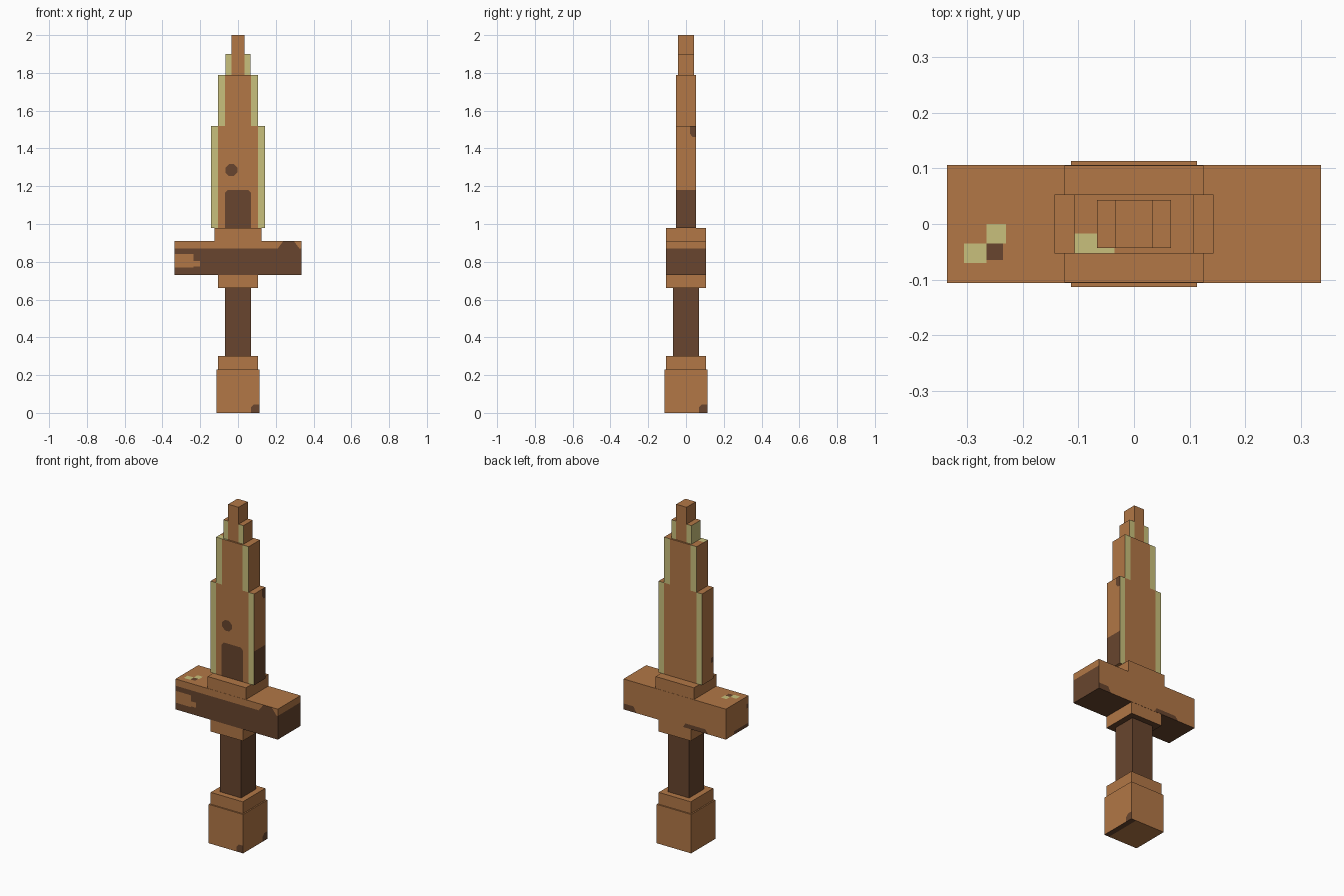
import bpy, bmesh, math
from mathutils import Vector

if "Cube" in bpy.data.objects:
    bpy.data.objects.remove(bpy.data.objects["Cube"])


def material(name, hex_colour):
    rgb = [int(hex_colour[i:i + 2], 16) / 255 for i in (0, 2, 4)]
    lin = [c / 12.92 if c <= 0.04045 else ((c + 0.055) / 1.055) ** 2.4 for c in rgb]
    m = bpy.data.materials.new(name)
    m.diffuse_color = (*lin, 1)
    m.use_nodes = True
    m.node_tree.nodes["Principled BSDF"].inputs["Base Color"].default_value = m.diffuse_color
    return m


MATS = [material("copper", "b27746"), material("dark_brown", "68452e"),
        material("pale_yellow", "c9c07c")]
COPPER, DARK, YELLOW = 0, 1, 2


def rect(a0, a1, b0, b1):
    return [(a0, b0), (a1, b0), (a1, b1), (a0, b1)]


def paint(bm, side, poly, colour):
    """Cut a convex outline into one side of a box and colour the faces inside it."""
    axis = "xyz".index(side[1])
    sign = 1 if side[0] == "+" else -1
    u, v = [i for i in range(3) if i != axis]
    faces = lambda: [f for f in bm.faces if f.normal[axis] * sign > 0.9]
    centre = [sum(p[i] for p in poly) / len(poly) for i in (0, 1)]
    planes = []
    for p, q in zip(poly, poly[1:] + poly[:1]):
        n = [q[1] - p[1], p[0] - q[0]]
        if n[0] * (centre[0] - p[0]) + n[1] * (centre[1] - p[1]) < 0:
            n = [-n[0], -n[1]]
        co, no = Vector((0, 0, 0)), Vector((0, 0, 0))
        co[u], co[v], no[u], no[v] = p[0], p[1], n[0], n[1]
        no.normalize()
        planes.append((co, no))
        fs = faces()
        geom = fs + list({e for f in fs for e in f.edges}) + list({w for f in fs for w in f.verts})
        bmesh.ops.bisect_plane(bm, geom=geom, dist=1e-5, plane_co=co, plane_no=no)
        bm.normal_update()
    for f in faces():
        c = f.calc_center_median()
        if all((c - co).dot(no) > 0 for co, no in planes):
            f.material_index = colour


def block(name, hx, hy, z0, z1, paints=(), base=COPPER):
    bm = bmesh.new()
    bmesh.ops.create_cube(bm, size=1)
    for w in bm.verts:
        w.co = (w.co.x * 2 * hx, w.co.y * 2 * hy, z0 + (w.co.z + 0.5) * (z1 - z0))
    bm.normal_update()
    for f in bm.faces:
        f.material_index = base
    for p in paints:
        paint(bm, *p)
    me = bpy.data.meshes.new(name)
    bm.to_mesh(me)
    bm.free()
    for m in MATS:
        me.materials.append(m)
    ob = bpy.data.objects.new(name, me)
    bpy.context.collection.objects.link(ob)


def edge_strips(inner, outer, z0, z1):
    """Pale cutting edges on the front and back of a blade section."""
    return [(side, rect(*sorted((s * inner, s * outer)), z0, z1), YELLOW)
            for side in ("-y", "+y") for s in (-1, 1)]


# Handle
block("pommel", 0.113, 0.113, 0, 0.23, [
    ("-y", [(0.07, 0), (0.113, 0), (0.113, 0.045), (0.085, 0.045), (0.07, 0.03)], DARK),
    ("+x", [(0.07, 0), (0.113, 0), (0.113, 0.045), (0.085, 0.045), (0.07, 0.03)], DARK),
    ("-z", rect(0.08, 0.113, -0.113, 0.113), DARK)])
block("pommel_cap", 0.105, 0.105, 0.23, 0.30)
block("grip", 0.07, 0.07, 0.30, 0.66, base=DARK)
block("collar", 0.105, 0.105, 0.66, 0.73,
      [("-z", rect(-0.105, 0.105, -0.105, 0.105), DARK)])

# Cross guard with worn paint
block("cross_guard", 0.335, 0.106, 0.73, 0.91, [
    ("-z", rect(-0.335, 0.335, -0.106, 0.106), DARK),
    ("-y", rect(-0.335, 0.335, 0.73, 0.87), DARK),
    ("+x", rect(-0.106, 0.106, 0.73, 0.87), DARK),
    ("-y", [(0.21, 0.87), (0.325, 0.87), (0.295, 0.91), (0.24, 0.91)], DARK),
    ("-y", rect(-0.335, -0.235, 0.77, 0.84), COPPER),
    ("-y", rect(-0.235, -0.2, 0.775, 0.805), COPPER),
    ("+y", [(0.25, 0.73), (0.335, 0.73), (0.335, 0.765), (0.27, 0.765)], DARK),
    ("+y", [(-0.22, 0.73), (-0.055, 0.73), (-0.07, 0.755), (-0.2, 0.755)], DARK),
    ("-x", rect(-0.106, 0.03, 0.73, 0.75), DARK),
    ("-x", rect(-0.106, -0.085, 0.84, 0.865), DARK),
    ("+z", rect(-0.305, -0.265, -0.07, -0.035), YELLOW),
    ("+z", rect(-0.265, -0.23, -0.035, 0), YELLOW),
    ("+z", rect(-0.265, -0.235, -0.065, -0.035), DARK)])
block("guard_top", 0.125, 0.105, 0.91, 0.98)

# Stepped blade
spot = [(-0.035 + 0.034 * math.cos((i + 0.5) * math.pi / 4),
         1.285 + 0.034 * math.sin((i + 0.5) * math.pi / 4)) for i in range(8)]
block("blade_lower", 0.143, 0.053, 0.98, 1.52, edge_strips(0.107, 0.143, 0.98, 1.52) + [
    ("-y", [(-0.07, 0.98), (0.07, 0.98), (0.07, 1.165), (0.055, 1.18),
            (-0.055, 1.18), (-0.07, 1.165)], DARK),
    ("-y", spot, DARK),
    ("+x", rect(-0.053, 0.053, 0.98, 1.18), DARK),
    ("+x", [(0.02, 1.48), (0.035, 1.46), (0.053, 1.46), (0.053, 1.52), (0.02, 1.52)], DARK),
    ("-x", rect(-0.053, -0.03, 1.08, 1.11), DARK)])
block("blade_middle", 0.107, 0.053, 1.52, 1.79, edge_strips(0.068, 0.107, 1.52, 1.79) + [
    ("+z", rect(-0.107, -0.065, -0.053, -0.017), YELLOW),
    ("+z", rect(-0.065, -0.035, -0.053, -0.043), YELLOW)])
block("blade_upper", 0.066, 0.043, 1.79, 1.90, edge_strips(0.034, 0.066, 1.79, 1.90) + [
    ("-x", rect(-0.043, 0.043, 1.79, 1.90), YELLOW)])
block("blade_tip", 0.034, 0.043, 1.90, 2.0)
